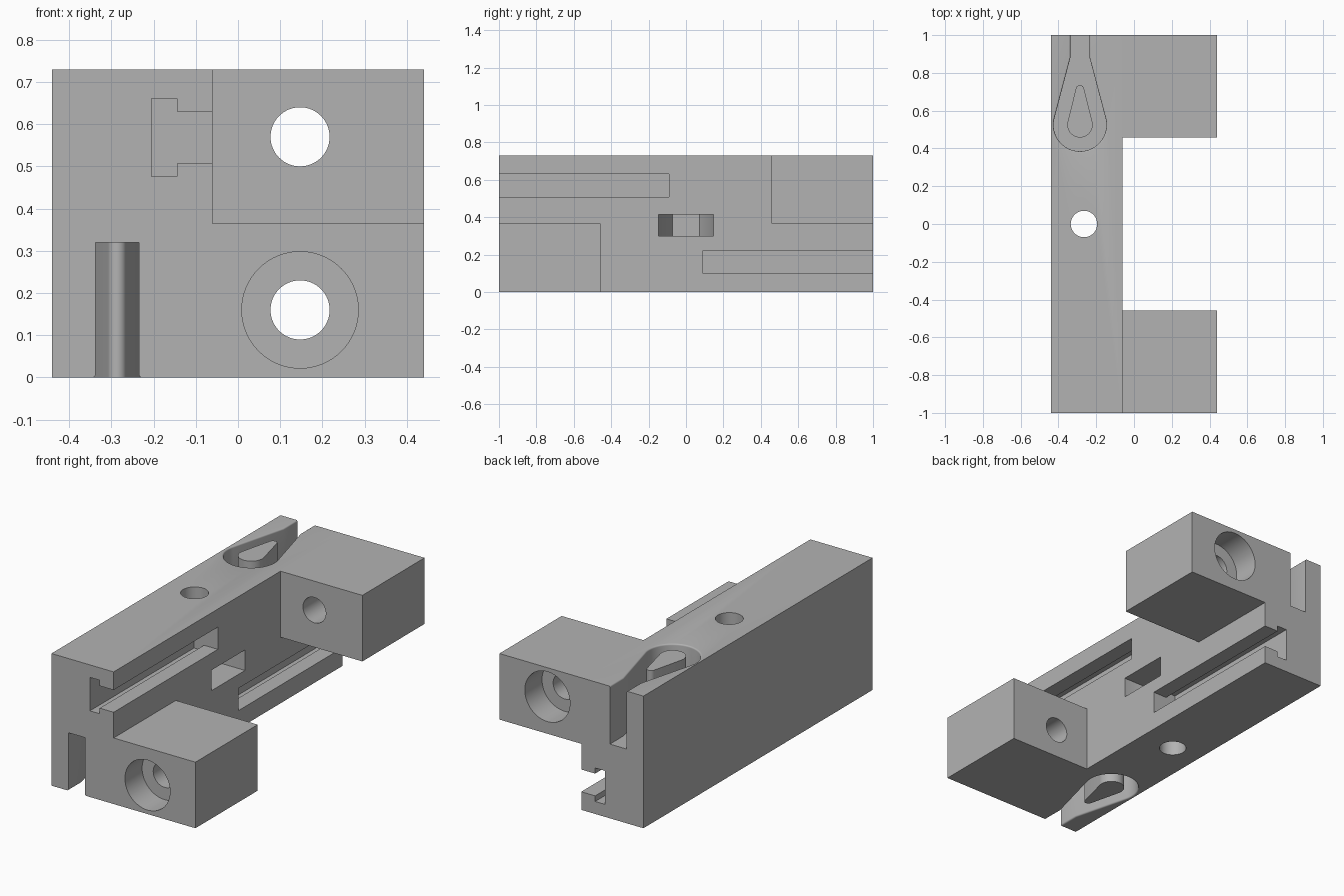
import bpy, bmesh
from math import sin, cos, pi, acos, asin, atan2, hypot, radians
from mathutils import Matrix, Vector

cube = bpy.data.objects.get("Cube")
if cube:
    bpy.data.objects.remove(cube, do_unlink=True)

HEIGHT = 0.73
MID = HEIGHT / 2
# Half turn about the long horizontal centre: the part repeats itself this way
HALF_TURN = (Matrix.Translation((0, 0, MID)) @ Matrix.Rotation(pi, 4, 'X')
             @ Matrix.Translation((0, 0, -MID)))

grey = bpy.data.materials.new("plain grey")
grey.use_nodes = True
COLOUR = (0.45, 0.45, 0.45, 1)
grey.diffuse_color = COLOUR
grey.node_tree.nodes["Principled BSDF"].inputs["Base Color"].default_value = COLOUR


def loft(name, layers):
    """Closed solid through matching rings of 3D points."""
    bm = bmesh.new()
    rings = [[bm.verts.new(p) for p in ring] for ring in layers]
    for low, high in zip(rings, rings[1:]):
        for i in range(len(low)):
            j = (i + 1) % len(low)
            bm.faces.new((low[i], low[j], high[j], high[i]))
    bm.faces.new(rings[0][::-1])
    bm.faces.new(rings[-1])
    bmesh.ops.recalc_face_normals(bm, faces=bm.faces)
    mesh = bpy.data.meshes.new(name)
    bm.to_mesh(mesh)
    bm.free()
    obj = bpy.data.objects.new(name, mesh)
    bpy.context.collection.objects.link(obj)
    return obj


def prism(name, outline, axis, lo, hi):
    """Extrude a 2D outline along y (outline in x, z) or z (outline in x, y)."""
    place = (lambda a, b, t: (a, t, b)) if axis == 'Y' else (lambda a, b, t: (a, b, t))
    return loft(name, [[place(a, b, t) for a, b in outline] for t in (lo, hi)])


def rect(x0, x1, z0, z1):
    return [(x0, z0), (x1, z0), (x1, z1), (x0, z1)]


def arc(cx, cy, r, start, end, n):
    return [(cx + r * cos(start + (end - start) * i / n),
             cy + r * sin(start + (end - start) * i / n)) for i in range(n + 1)]


def circle(cx, cy, r, n=64):
    return arc(cx, cy, r, 0, 2 * pi, n)[:-1]


def combine(target, tool, operation):
    """Apply one boolean and remove the tool."""
    mod = target.modifiers.new("cut", 'BOOLEAN')
    mod.operation, mod.solver, mod.object = operation, 'EXACT', tool
    bpy.context.view_layer.update()
    graph = bpy.context.evaluated_depsgraph_get()
    mesh = bpy.data.meshes.new_from_object(target.evaluated_get(graph))
    target.modifiers.clear()
    target.data = mesh
    bpy.data.objects.remove(tool, do_unlink=True)


def both_ends(target, make, operation):
    """Use a tool as made, then again after the half turn."""
    for turn in (Matrix.Identity(4), HALF_TURN):
        tool = make()
        tool.data.transform(turn)
        combine(target, tool, operation)


# Main bar with a lug at each end
bracket = prism("clamp_bracket", rect(-0.44, -0.06, 0, HEIGHT), 'Y', -1, 1)
both_ends(bracket, lambda: prism("lug", rect(-0.2, 0.44, 0, MID), 'Y', -1, -0.457), 'UNION')

# Bolt hole and counterbore through each lug
LUG_X, LUG_Z = 0.147, 0.16
both_ends(bracket, lambda: prism("bolt_hole", circle(LUG_X, LUG_Z, 0.07), 'Y', -1.1, -0.4), 'DIFFERENCE')
both_ends(bracket, lambda: prism("counterbore", circle(LUG_X, LUG_Z, 0.138), 'Y', -1.1, -0.85), 'DIFFERENCE')

# T-shaped groove running in from each end
TEE = [(0, 0.507), (0, 0.63), (-0.145, 0.63), (-0.145, 0.661),
       (-0.205, 0.661), (-0.205, 0.476), (-0.145, 0.476), (-0.145, 0.507)]
both_ends(bracket, lambda: prism("tee_groove", TEE, 'Y', -1.1, -0.09), 'DIFFERENCE')

# Vertical screw hole and the hexagonal nut pocket crossing it
SCREW_X, NUT_R = -0.265, 0.147
combine(bracket, prism("screw_hole", circle(SCREW_X, 0, 0.07), 'Z', -0.1, 0.9), 'DIFFERENCE')
nut = arc(SCREW_X, 0, NUT_R, pi / 2, 3 * pi / 2, 3) + [(0, -NUT_R), (0, NUT_R)]
combine(bracket, prism("nut_pocket", nut, 'Z', 0.3, 0.413), 'DIFFERENCE')

# Teardrop channel around an island
DROP_X, DROP_Y = -0.286, 0.525


def channel_outline(grow):
    r, half, neck = 0.14 + grow, 0.051 + grow, 0.355
    tangent = atan2(neck, half) - acos(r / hypot(half, neck))
    bulb = arc(DROP_X, DROP_Y, r, pi - tangent, 2 * pi + tangent, 48)
    right, left = DROP_X + half, DROP_X - half
    y = DROP_Y + neck
    return bulb + [(right, y), (right, 1.1), (left, 1.1), (left, y)]


def teardrop_channel():
    soft = 0.008
    steps = [(0.41, 0)] + [(HEIGHT - soft + soft * sin(a), soft * (1 - cos(a)))
                           for a in (0, pi / 8, pi / 4, 3 * pi / 8, pi / 2)] + [(0.8, soft)]
    cutter = loft("teardrop_channel", [[(x, y, z) for x, y in channel_outline(g)] for z, g in steps])
    big, small, gap = 0.067, 0.022, 0.188
    lean = asin((big - small) / gap)
    drop = (arc(DROP_X, DROP_Y, big, pi - lean, 2 * pi + lean, 36)
            + arc(DROP_X, DROP_Y + gap, small, lean, pi - lean, 14))
    combine(cutter, prism("island", drop, 'Z', 0.3, 0.9), 'DIFFERENCE')
    return cutter


both_ends(bracket, teardrop_channel, 'DIFFERENCE')

# Finish
bracket.data.materials.clear()
bracket.data.materials.append(grey)
for poly in bracket.data.polygons:
    poly.material_index = 0
bpy.ops.object.select_all(action='DESELECT')
bracket.select_set(True)
bpy.context.view_layer.objects.active = bracket
bpy.ops.object.shade_smooth_by_angle(angle=radians(30))
